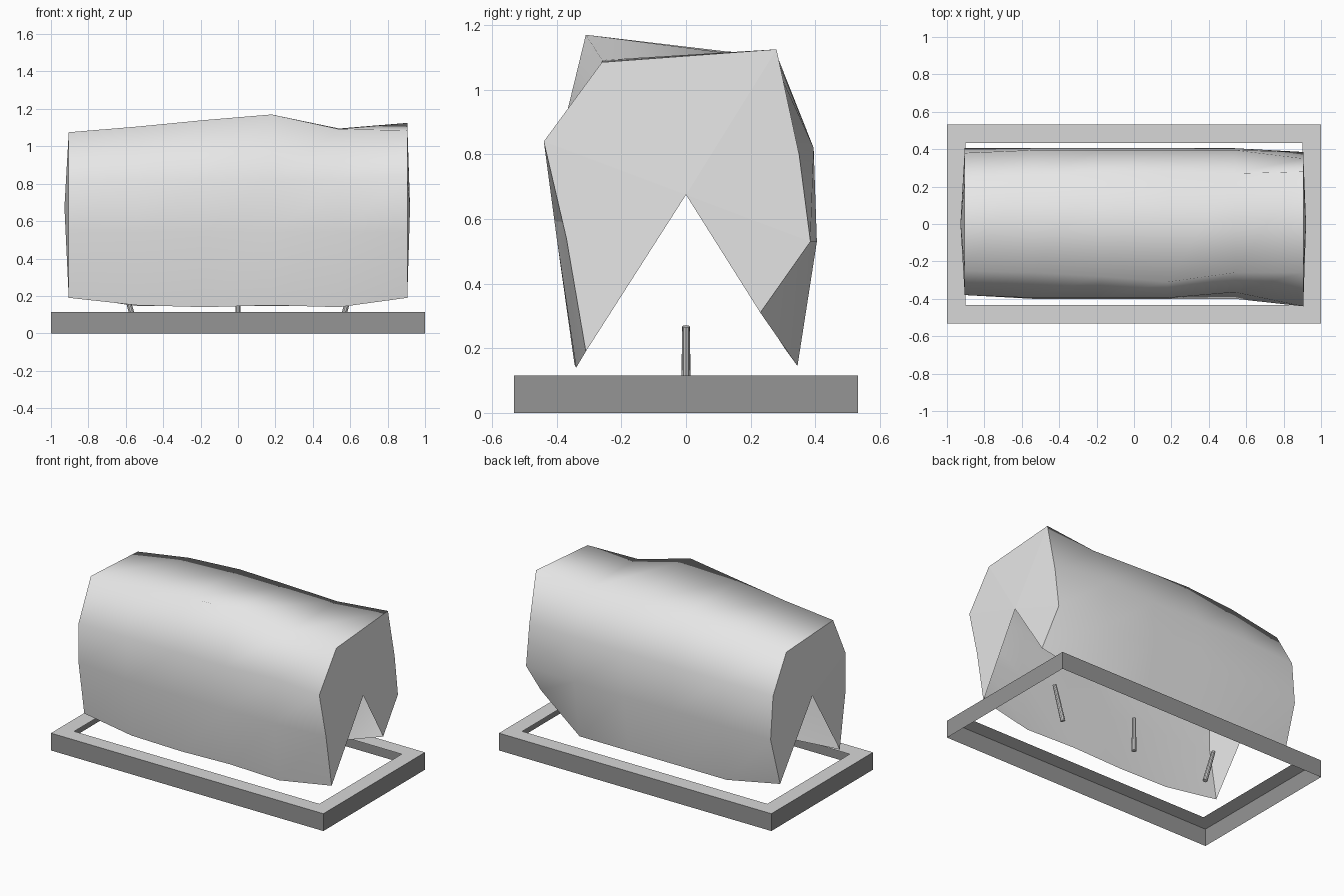
import bpy, bmesh
from mathutils import Vector

cube = bpy.data.objects.get("Cube")
if cube:
    bpy.data.objects.remove(cube, do_unlink=True)


def material(name, grey):
    mat = bpy.data.materials.new(name)
    mat.use_nodes = True
    colour = (grey, grey, grey, 1)
    mat.diffuse_color = colour
    mat.node_tree.nodes["Principled BSDF"].inputs["Base Color"].default_value = colour
    return mat


canvas = material("pale grey canvas", 0.8)
light = material("light grey rim", 0.68)
dark = material("dark grey sides", 0.3)


def finish(bm, name, materials, smooth=False):
    mesh = bpy.data.meshes.new(name)
    bm.normal_update()
    for face in bm.faces:
        face.smooth = smooth
    bm.to_mesh(mesh)
    bm.free()
    for mat in materials:
        mesh.materials.append(mat)
    obj = bpy.data.objects.new(name, mesh)
    bpy.context.collection.objects.link(obj)
    return obj


# Tent sections along x: (y, z) from the front hem over the roof to the back hem
middle = [(-.34, .14), (-.40, .54), (-.395, .82), (-.27, 1.12),
          (.28, 1.10), (.395, .82), (.405, .53), (.345, .145)]
right_end = [(-.32, .19), (-.38, .55), (-.38, .81), (-.25, 1.075),
             (.24, 1.05), (.38, .81), (.405, .53), (.305, .20)]
left_end = [(-.31, .19), (-.37, .54), (-.44, .84), (-.26, 1.085),
            (.28, 1.125), (.35, .80), (.385, .53), (.23, .31)]


def varied(changes):
    section = list(middle)
    for index, point in changes.items():
        section[index] = point
    return section


sections = [
    (-.905, right_end),
    (-.54, varied({0: (-.345, .15), 3: (-.26, 1.105), 4: (.257, 1.10)})),
    (-.18, varied({3: (-.28, 1.14), 4: (.28, 1.11)})),
    (.18, varied({0: (-.34, .15), 3: (-.31, 1.17)})),
    (.54, varied({2: (-.365, .82), 3: (-.26, 1.092), 4: (.27, 1.095)})),
    (.905, left_end),
]

# Smooth open shell
bm = bmesh.new()
rows = [[bm.verts.new((x, y, z)) for y, z in pts] for x, pts in sections]
for a, b in zip(rows, rows[1:]):
    for i in range(len(a) - 1):
        bm.faces.new((a[i], a[i + 1], b[i + 1], b[i]))
bmesh.ops.recalc_face_normals(bm, faces=bm.faces)
if sum(f.normal.z * f.calc_area() for f in bm.faces) < 0:
    bmesh.ops.reverse_faces(bm, faces=bm.faces)
finish(bm, "tent_shell", [canvas], smooth=True)

# Slightly bulged end walls, each a fan with an open doorway
for name, (x, pts), tip in (("right_end_wall", sections[0], -.928),
                            ("left_end_wall", sections[-1], .92)):
    bm = bmesh.new()
    apex = bm.verts.new((tip, 0, .675))
    rim = [bm.verts.new((x, y, z)) for y, z in pts]
    for a, b in zip(rim, rim[1:]):
        bm.faces.new((apex, a, b) if x < 0 else (apex, b, a))
    finish(bm, name, [canvas])

# Base: outer walls and a flat top rim, open below
bm = bmesh.new()


def loop(x, y, z):
    return [bm.verts.new((sx * x, sy * y, z))
            for sx, sy in ((-1, -1), (1, -1), (1, 1), (-1, 1))]


bottom, top, inner = loop(1, .533, 0), loop(1, .533, .115), loop(.9, .432, .115)
for lower, upper, slot in ((bottom, top, 1), (top, inner, 0)):
    for i in range(4):
        j = (i + 1) % 4
        face = bm.faces.new((lower[i], lower[j], upper[j], upper[i]))
        face.material_index = slot
finish(bm, "base_frame", [light, dark])

# Three small pegs, the outer two leaning outward
for name, side in (("right_peg", -1), ("middle_peg", 0), ("left_peg", 1)):
    foot, head = Vector((side * .55, 0, .045)), Vector((side * .615, 0, .268))
    axis = head - foot
    bm = bmesh.new()
    bmesh.ops.create_cone(bm, cap_ends=True, segments=10, radius1=.015,
                          radius2=.012, depth=axis.length)
    peg = finish(bm, name, [light])
    peg.location = (foot + head) / 2
    peg.rotation_euler = axis.to_track_quat("Z", "Y").to_euler()
